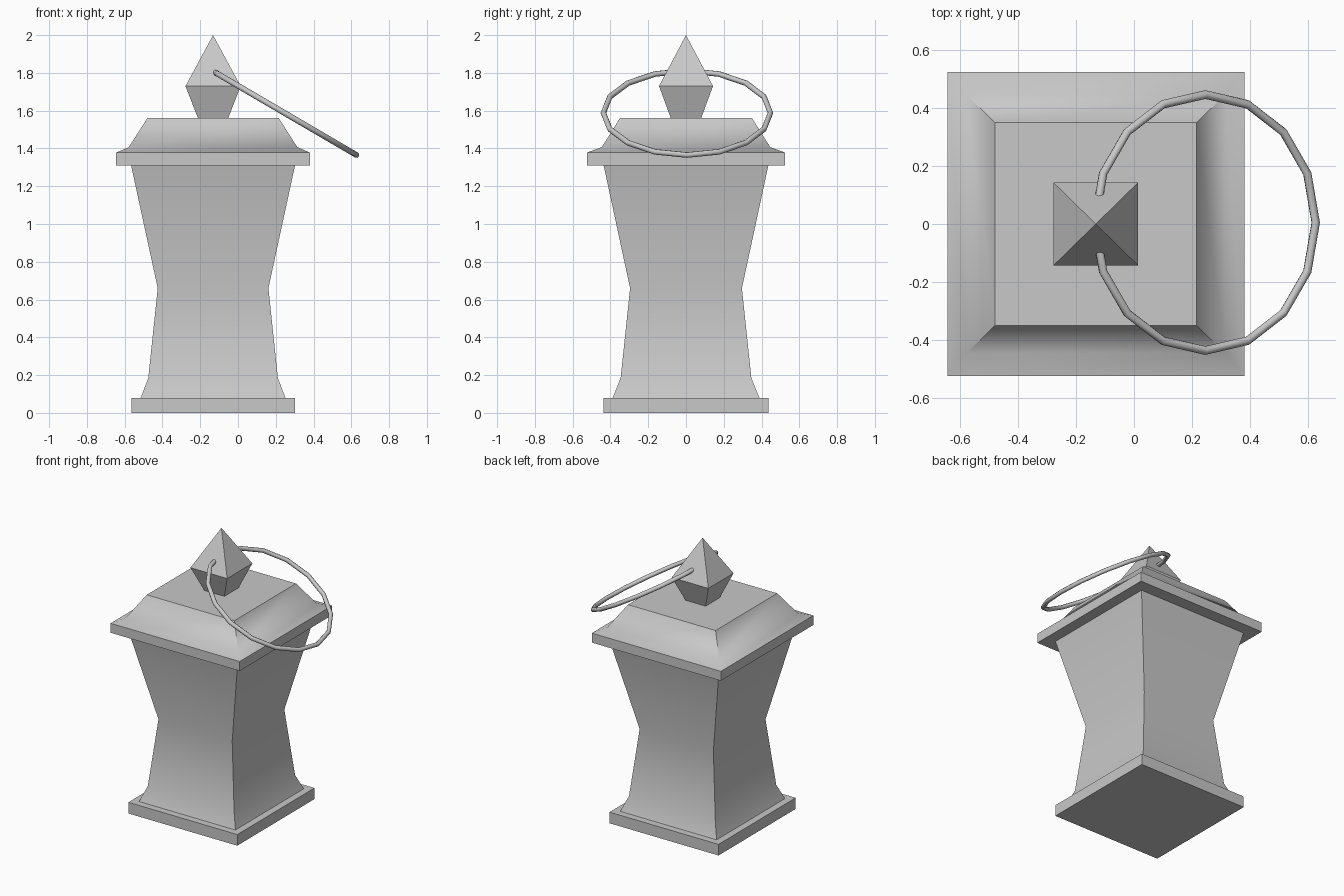
import bpy, bmesh, math

cube = bpy.data.objects.get("Cube")
if cube:
    bpy.data.objects.remove(cube, do_unlink=True)

CX = -0.132  # axis of the urn, offset by the ring hanging to one side

stone = bpy.data.materials.new("grey stone")
stone.use_nodes = True
GREY = (0.58, 0.58, 0.58, 1)
stone.diffuse_color = GREY
bsdf = next(n for n in stone.node_tree.nodes if n.type == 'BSDF_PRINCIPLED')
bsdf.inputs["Base Color"].default_value = GREY


def finish(ob, angle):
    ob.data.materials.append(stone)
    bpy.ops.object.select_all(action='DESELECT')
    ob.select_set(True)
    bpy.context.view_layer.objects.active = ob
    bpy.ops.object.shade_smooth_by_angle(angle=math.radians(angle))


def square_loft(name, profile, angle=40):
    """Stack square sections given as (half width x, half width y, z)."""
    bm = bmesh.new()
    rings = []
    for hx, hy, z in profile:
        if hx == 0:
            rings.append([bm.verts.new((0, 0, z))])
        else:
            rings.append([bm.verts.new((sx * hx, sy * hy, z))
                          for sx, sy in ((-1, -1), (1, -1), (1, 1), (-1, 1))])
    for low, high in zip(rings, rings[1:]):
        for i in range(4):
            j = (i + 1) % 4
            top = high if len(high) == 1 else [high[j], high[i]]
            bm.faces.new([low[i], low[j]] + top)
    bm.faces.new(rings[0][::-1])
    if len(rings[-1]) == 4:
        bm.faces.new(rings[-1])
    mesh = bpy.data.meshes.new(name)
    bm.to_mesh(mesh)
    bm.free()
    ob = bpy.data.objects.new(name, mesh)
    bpy.context.collection.objects.link(ob)
    ob.location.x = CX
    finish(ob, angle)
    return ob


# Foot slab
square_loft("base_slab", [(0.433, 0.438, 0), (0.433, 0.438, 0.08)])

# Waisted body with a flared foot
square_loft("body", [(0.383, 0.388, 0.08), (0.343, 0.346, 0.185),
                     (0.293, 0.296, 0.66), (0.434, 0.436, 1.31)])

# Lid with a vertical rim and a two-stage slope
square_loft("lid", [(0.513, 0.525, 1.31), (0.513, 0.525, 1.378),
                    (0.446, 0.446, 1.407), (0.348, 0.35, 1.56)])

# Pointed finial
square_loft("finial", [(0.08, 0.08, 1.56), (0.146, 0.143, 1.73), (0, 0, 2.0)], 20)

# Tilted ring passing through the finial
bpy.ops.mesh.primitive_torus_add(major_segments=16, minor_segments=8,
                                 major_radius=0.442, minor_radius=0.015,
                                 location=(0.246, 0.005, 1.588),
                                 rotation=(0, math.radians(30.3), 0))
ring = bpy.context.object
ring.name = "ring"
finish(ring, 60)
